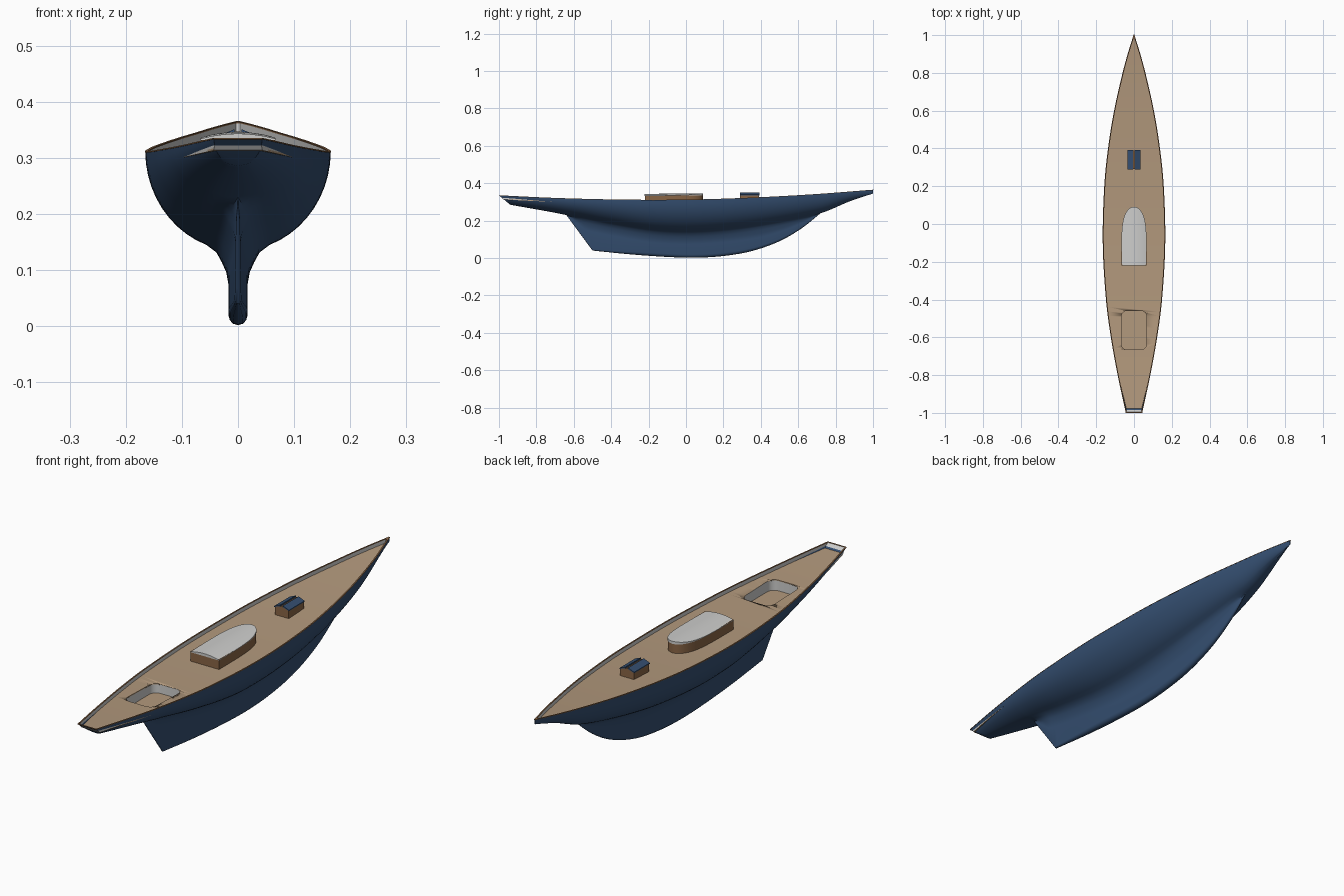
import bpy, bmesh, math

cube = bpy.data.objects.get("Cube")
if cube:
    bpy.data.objects.remove(cube, do_unlink=True)


def material(name, r, g, b):
    m = bpy.data.materials.new(name)
    m.use_nodes = True
    m.diffuse_color = (r, g, b, 1)
    m.node_tree.nodes["Principled BSDF"].inputs["Base Color"].default_value = (r, g, b, 1)
    return m


NAVY = material("navy_paint", 0.035, 0.078, 0.165)
TEAK = material("deck_teak", 0.45, 0.32, 0.205)
WOOD = material("varnished_wood", 0.25, 0.13, 0.06)
WHITE = material("off_white", 0.62, 0.62, 0.61)


def curve(points):
    """Smooth function through a few (y, value) points."""
    def slope(i):
        a, b = points[max(i - 1, 0)], points[min(i + 1, len(points) - 1)]
        return (b[1] - a[1]) / (b[0] - a[0])

    def f(y):
        i = 0
        while i < len(points) - 2 and y > points[i + 1][0]:
            i += 1
        (a, p), (b, q) = points[i], points[i + 1]
        h = b - a
        t = min(max((y - a) / h, 0), 1)
        return ((2 * t**3 - 3 * t**2 + 1) * p + (t**3 - 2 * t**2 + t) * h * slope(i)
                + (3 * t**2 - 2 * t**3) * q + (t**3 - t**2) * h * slope(i + 1))
    return f


def loft(name, rows, mat, ring=True, close_rows=False, caps=(), angle=35, flip=False):
    """Skin a list of point rows; caps lists the row indices to fill."""
    bm = bmesh.new()
    grid = [[bm.verts.new(p) for p in row] for row in rows]
    n = len(rows[0])
    pairs = list(zip(grid, grid[1:]))
    if close_rows:
        pairs.append((grid[-1], grid[0]))
    for a, b in pairs:
        for i in range(n if ring else n - 1):
            j = (i + 1) % n
            bm.faces.new((a[i], a[j], b[j], b[i]))
    for c in caps:
        bm.faces.new(grid[c])
    bmesh.ops.remove_doubles(bm, verts=bm.verts, dist=0.00005)
    bmesh.ops.dissolve_degenerate(bm, edges=bm.edges, dist=0.00001)
    bmesh.ops.recalc_face_normals(bm, faces=bm.faces)
    if flip:
        bmesh.ops.reverse_faces(bm, faces=bm.faces)
    me = bpy.data.meshes.new(name)
    bm.to_mesh(me)
    bm.free()
    me.materials.append(mat)
    ob = bpy.data.objects.new(name, me)
    bpy.context.collection.objects.link(ob)
    bpy.ops.object.select_all(action="DESELECT")
    ob.select_set(True)
    bpy.context.view_layer.objects.active = ob
    bpy.ops.object.shade_smooth_by_angle(angle=math.radians(angle))
    return ob


# Hull lines along the length
beam = curve([(-1, .043), (-.8, .086), (-.6, .122), (-.4, .148), (-.1, .165), (.2, .157),
              (.4, .137), (.6, .105), (.8, .06), (.9, .033), (1, .002)])
sheer = curve([(-1, .335), (-.7, .321), (-.4, .313), (-.15, .311), (.1, .314),
               (.4, .325), (.7, .342), (1, .365)])
belly = curve([(-1, .285), (-.64, .23), (-.4, .18), (-.15, .14), (.1, .137), (.4, .17),
               (.72, .24), (.88, .305), (1, .345)])
keel_line = curve([(-.5, .04), (-.3, .02), (-.1, .006), (.05, .002), (.2, .011),
                   (.35, .037), (.5, .09), (.62, .16), (.72, .24)])
keel_half = curve([(-.64, .003), (-.5, .006), (-.25, .016), (0, .017), (.35, .016), (.72, .006)])


def keel(y):
    if y <= -.64 or y >= .72:
        return belly(y)
    if y < -.5:
        k = (y + .64) / .14
        return belly(-.64) * (1 - k) + keel_line(-.5) * k
    return min(keel_line(y), belly(y))


def section(y):
    """One full hull section, rounded body running into the fin keel."""
    b, zs, zc, zk = beam(y), sheer(y), belly(y), keel(y)
    f = min(max((zc - zk) / .12, 0), 1)
    t = keel_half(y) * min(1, 3 * f)
    half = [(b * math.cos(a), zs - (zs - zc) * math.sin(a))
            for a in (math.radians(d) for d in range(0, 71, 7))]
    half += [(.17 * b + .6 * t * f, zc + .002 - .005 * f), (t + .012 * f, zc - .02 * f),
             (t + .004 * f, zc - .038 * f), (t, zc - .06 * f), (t, zk + t),
             (.85 * t, zk + .5 * t), (.5 * t, zk + .13 * t), (0, zk)]
    rake = .06 * max(0, (-.64 - y) / .36)
    pts = [(x, y + rake * min(1, (zs - z) / (zs - zc)), z) for x, z in half]
    return pts + [(-x, yy, z) for x, yy, z in pts[-2::-1]]


stations = sorted({round(-1 + i / 50, 3) for i in range(101)} | {-.65, -.63, -.57, .73, .99})
loft("hull", [section(y) for y in stations], NAVY, ring=False, caps=(0, -1), angle=40)


# Deck edge outline, shared by rail, lining and deck
def edge(inset, dz, aft=0, count=80):
    y0, y1 = -1 + inset + aft, 1 - 4 * inset
    ys = [y0 + (y1 - y0) * i / count for i in range(count + 1)]
    side = [(max(beam(y) - inset, .0005), y, sheer(y) + dz) for y in ys]
    return side + [(-x, y, z) for x, y, z in reversed(side)]


DROP = -.017
loft("cap_rail", [edge(-.0005, -.002), edge(-.0005, .0005), edge(.005, .0005), edge(.005, -.002)],
     WOOD, close_rows=True)
loft("bulwark_lining", [edge(.0045, 0), edge(.0045, DROP - .003, .018)], WHITE, flip=True)

# Deck slab with an opening for the cockpit
top, bottom = edge(.0045, DROP, .018), edge(.0045, DROP - .004, .018)
n = len(top)
deck = loft("deck", [(top[i], top[n - 1 - i], bottom[n - 1 - i], bottom[i]) for i in range(n // 2)],
            TEAK, caps=(0, -1))


def rounded(x, y0, y1, r, z):
    """Rounded rectangle loop; z is a function of y."""
    pts = []
    for cx, cy, start in ((x - r, y1 - r, 0), (r - x, y1 - r, 90), (r - x, y0 + r, 180), (x - r, y0 + r, 270)):
        for k in range(7):
            a = math.radians(start + 15 * k)
            y = cy + r * math.sin(a)
            pts.append((cx + r * math.cos(a), y, z(y)))
    return pts


def well(z):
    return rounded(.067, -.665, -.46, .03, z)


FLOOR = .258
cutter = loft("cockpit_cutter", [well(lambda y: .25), well(lambda y: .4)], TEAK, caps=(0, -1))
cutter.hide_render = True
cut = deck.modifiers.new("cockpit_opening", "BOOLEAN")
cut.operation, cut.solver, cut.object = "DIFFERENCE", "EXACT", cutter
bpy.context.view_layer.objects.active = deck
bpy.ops.object.modifier_apply(modifier=cut.name)
bpy.data.objects.remove(cutter, do_unlink=True)
loft("cockpit_walls", [well(lambda y: sheer(y) + DROP - .0003), well(lambda y: FLOOR)], WHITE, flip=True)
loft("cockpit_floor", [well(lambda y: FLOOR - .002), well(lambda y: FLOOR)], TEAK, caps=(0, -1))

# Cabin with a rounded nose and a cambered roof
AFT, LENGTH, HALF = -.22, .31, .066


def cabin_half(s, grow=0):
    return (HALF + grow) * math.sqrt(max(1 - s**5, .0004))


steps = [math.sin(math.pi / 2 * i / 24) for i in range(25)]
side = [(cabin_half(s), AFT + LENGTH * s) for s in steps]
outline = side + [(-x, y) for x, y in reversed(side)]
loft("cabin_walls", [[(x, y, z) for x, y in outline] for z in (.285, .335)], WOOD, caps=(0, -1))


def roof_row(s):
    w, y = cabin_half(s, .001), AFT - .001 + (LENGTH + .002) * s
    base = .334 + .003 * s
    arc = [(w * k / 6, y, base + .009 * (1 - (w * k / 6 / HALF) ** 2)) for k in range(-6, 7)]
    return arc + [(w, y, base - .002), (-w, y, base - .002)]


loft("cabin_roof", [roof_row(s) for s in steps], WHITE, caps=(0, -1))

# Gabled skylight hatch with two glazed lids
gable = [(-.032, .295), (.032, .295), (.032, .336), (0, .347), (-.032, .336)]
loft("skylight_frame", [[(x, y, z) for x, z in gable] for y in (.29, .39)], WOOD, caps=(0, -1), angle=10)
for label, s in (("left", 1), ("right", -1)):
    lid = [(.006, .345), (.034, .3355), (.034, .3395), (.006, .351)]
    loft(label + "_skylight_lid", [[(s * x, y, z) for x, z in lid] for y in (.288, .392)],
         NAVY, caps=(0, -1), angle=10)
